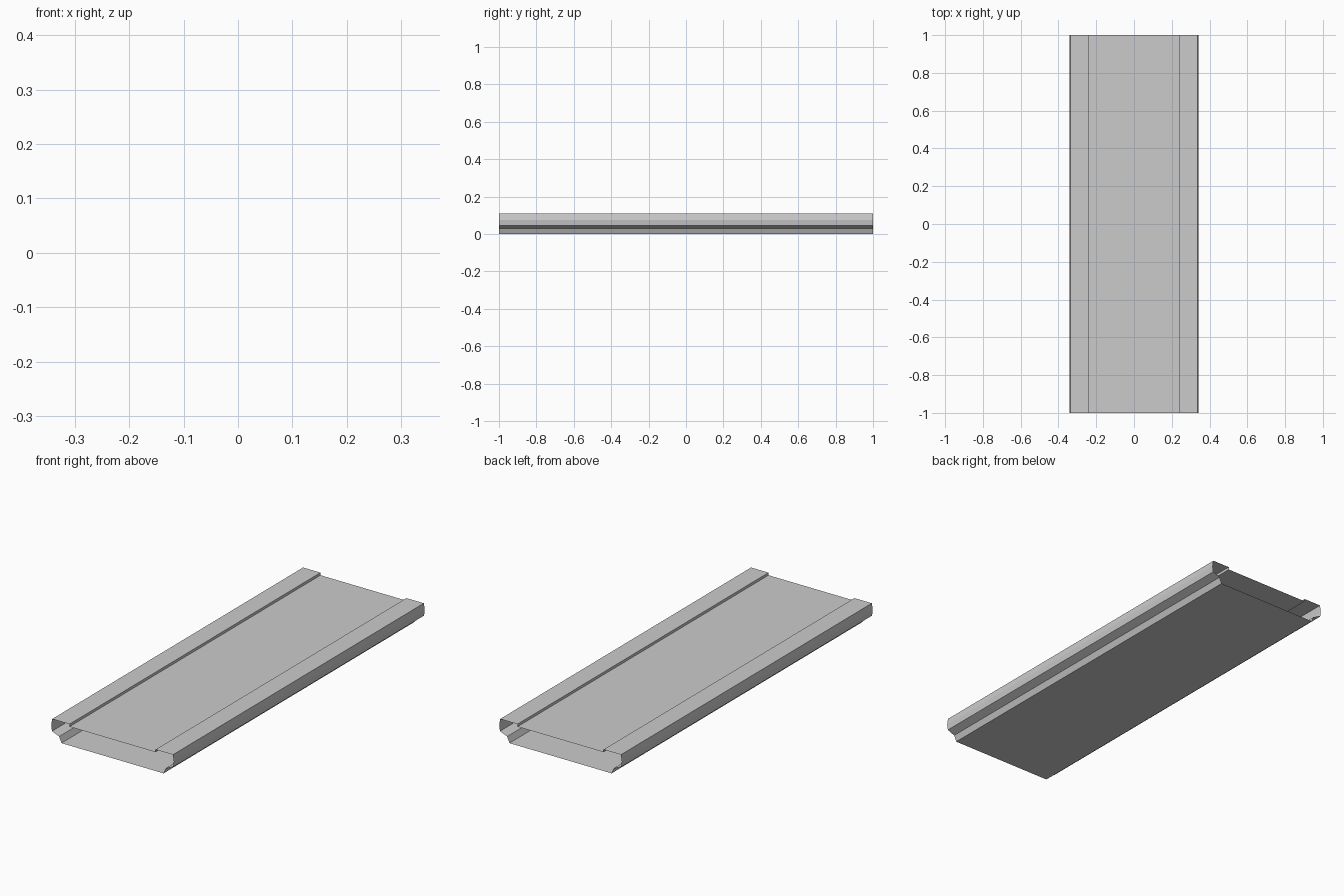
import bpy

if "Cube" in bpy.data.objects:
    bpy.data.objects.remove(bpy.data.objects["Cube"])

LENGTH = 2.0

# Right half of the cross-section (x, z), from the bottom up and round to the recessed top
half = [
    (0.285, 0.0),     # floor corner
    (0.298, 0.030),   # sloping lower side
    (0.338, 0.046),   # underside ledge
    (0.342, 0.075),   # widest point of the rim
    (0.337, 0.108),   # rim top, outer edge
    (0.240, 0.108),   # rim top, inner edge
    (0.240, 0.095),   # step down to the recessed panel
]

# Mirror into a closed loop: right side up, left side down
profile = half + [(-x, z) for x, z in reversed(half)]
n = len(profile)

# Sweep the profile along y as an open-ended thin shell
verts = [(x, y, z) for y in (-LENGTH / 2, LENGTH / 2) for x, z in profile]
faces = [(i, (i + 1) % n, n + (i + 1) % n, n + i) for i in range(n)]

mesh = bpy.data.meshes.new("hollow_panel")
mesh.from_pydata(verts, [], faces)
mesh.update()
panel = bpy.data.objects.new("hollow_panel", mesh)
bpy.context.collection.objects.link(panel)
